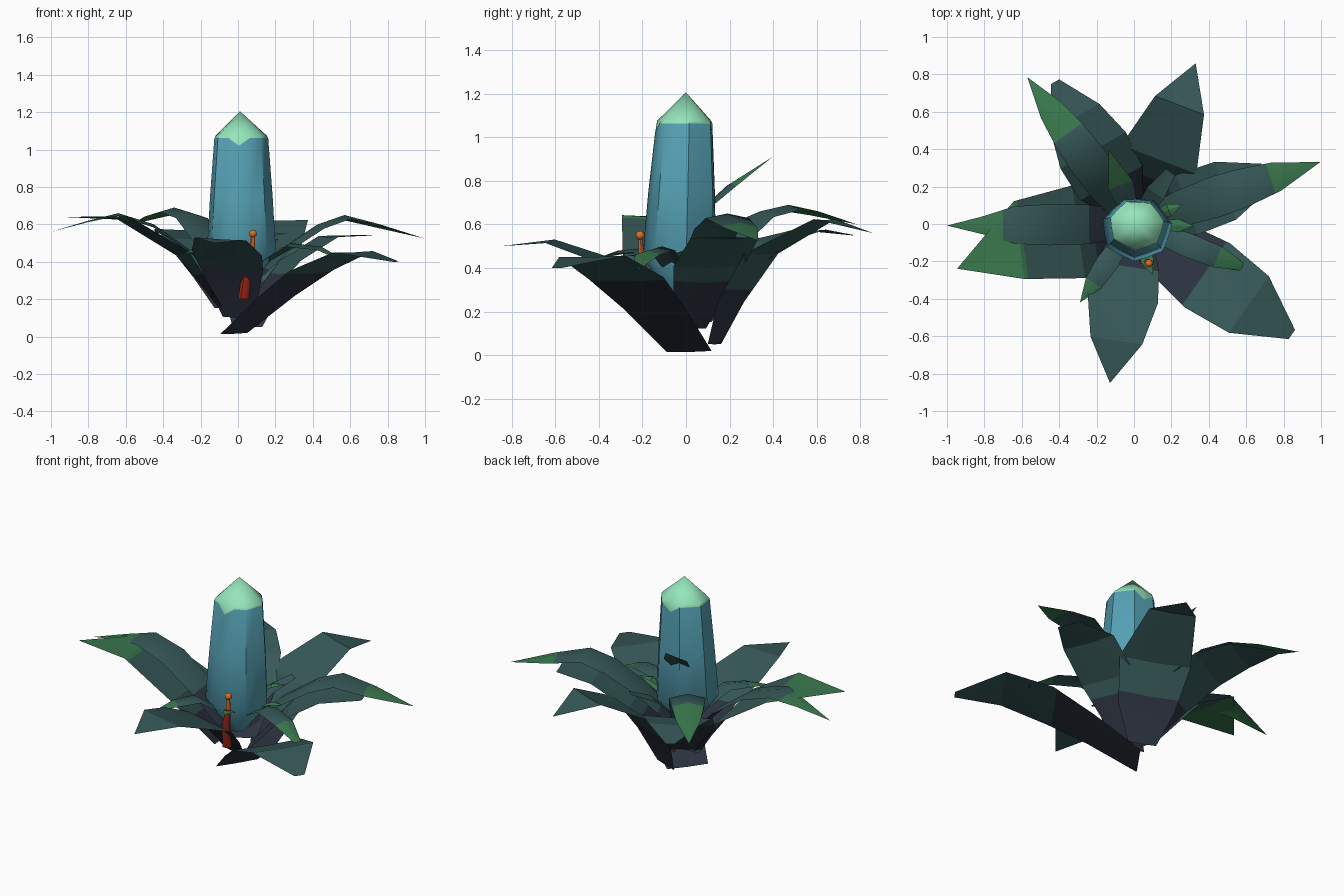
import bpy, bmesh, math
from mathutils import Vector

if "Cube" in bpy.data.objects:
    bpy.data.objects.remove(bpy.data.objects["Cube"])


def mat(name, r, g, b):
    m = bpy.data.materials.new(name)
    m.diffuse_color = (r, g, b, 1)
    m.use_nodes = True
    m.node_tree.nodes["Principled BSDF"].inputs["Base Color"].default_value = m.diffuse_color
    return m


NAVY = mat("dark_navy", .026, .034, .053)
TEAL = mat("leaf_teal", .038, .098, .098)
GREEN = mat("tip_green", .042, .185, .075)
BLUE = mat("bud_blue", .09, .35, .45)
MINT = mat("cap_mint", .30, .79, .50)
RED = mat("stem_red", .38, .024, .012)
ORANGE = mat("pollen_orange", .75, .16, .02)


def finish(name, bm, mats, angle=40):
    me = bpy.data.meshes.new(name)
    bm.to_mesh(me)
    bm.free()
    ob = bpy.data.objects.new(name, me)
    bpy.context.collection.objects.link(ob)
    for m in mats:
        me.materials.append(m)
    bpy.context.view_layer.objects.active = ob
    ob.select_set(True)
    bpy.ops.object.shade_smooth_by_angle(angle=math.radians(angle))
    ob.select_set(False)
    return ob


def leaf(name, azimuth, stations, navy_to=0, green_from=9, fold=.2, roll=0, tip_shift=0, angle=12):
    """Blade along a compass direction; stations are (radius, height, width)."""
    a = math.radians(azimuth)
    out, side = Vector((math.cos(a), math.sin(a), 0)), Vector((-math.sin(a), math.cos(a), 0))
    bm = bmesh.new()
    # insert a station where the colour changes so the boundary is clean
    st = list(stations)
    for cut in (navy_to, green_from):
        for p, q in zip(st, st[1:]):
            if p[0] + .01 < cut < q[0] - .01:
                t = (cut - p[0]) / (q[0] - p[0])
                st.append(tuple(u + (v - u) * t for u, v in zip(p, q)))
                st.sort()
                break
    rows = []
    for n, (r, z, w) in enumerate(st):
        shift = tip_shift if n == len(st) - 1 else 0
        row = []
        for k in ([0] if w == 0 else [-1, 0, 1]):
            p = out * r + side * (k * w / 2 + shift)
            p.z = max(0, z + abs(k) * fold * w / 2 + k * roll * w / 2)
            row.append(bm.verts.new(p))
        rows.append(row)
    for i, (p, q) in enumerate(zip(rows, rows[1:])):
        mid = (st[i][0] + st[i + 1][0]) / 2
        for k in (0, 1):
            vs = [p[k], q[k], q[k + 1], p[k + 1]] if len(q) == 3 else [p[k], q[0], p[k + 1]]
            f = bm.faces.new(vs)
            f.material_index = 0 if mid < navy_to else 2 if mid > green_from else 1
    return finish(name, bm, [NAVY, TEAL, GREEN], angle)


# Broad outer leaves
leaf("front_leaf", -98.6, [(.02, .10, .16), (.13, .25, .27), (.23, .36, .34), (.40, .44, .38), (.63, .52, .28),
     (.86, .50, 0)], navy_to=.23, fold=.02, roll=-.06)
leaf("front_right_leaf", -35, [(-.026, .015, .25), (.25, .21, .34), (.48, .35, .42), (.75, .45, .37),
     (1.03, .40, .06)], navy_to=.46, fold=.02, roll=.02)
leaf("right_broad_leaf", 20, [(.05, .12, .16), (.3, .40, .34), (.52, .53, .33), (.75, .54, .14)],
     navy_to=.24, fold=.05)
leaf("back_leaf", 69, [(.14, .05, .17), (.22, .24, .34), (.37, .46, .43), (.68, .62, .28), (.92, .56, 0)],
     navy_to=.26, fold=.03)
leaf("back_left_broad_leaf", 119, [(.08, .15, .2), (.25, .38, .38), (.45, .52, .4), (.65, .57, .3), (.87, .55, .05)],
     navy_to=.24, fold=.04)
leaf("left_broad_leaf", -172, [(.1, .16, .2), (.3, .44, .5), (.62, .63, .42), (.97, .64, 0)],
     navy_to=.22, green_from=.60, fold=.02, roll=.04, tip_shift=.105)

# Narrow arching leaves with green tips
leaf("right_narrow_leaf", 18.4, [(.08, .3, .12), (.25, .47, .19), (.45, .60, .22), (.6, .65, .21), (.8, .60, .16),
     (1.05, .525, 0)], navy_to=.15, green_from=.77, fold=-.2, angle=50)
leaf("left_narrow_leaf", 180.5, [(.08, .28, .16), (.24, .45, .21), (.45, .60, .22), (.64, .66, .2), (.8, .62, .1),
     (1.0, .56, 0)], navy_to=.24, green_from=.70, fold=-.15, angle=50)
leaf("back_left_narrow_leaf", 126, [(.08, .3, .14), (.25, .52, .2), (.42, .66, .21), (.58, .69, .19), (.75, .66, .14),
     (.97, .60, 0)], navy_to=.12, green_from=.60, fold=-.25, angle=50)

# Small inner leaves
leaf("front_right_small_leaf", -21.5, [(.1, .38, .09), (.3, .50, .13), (.48, .48, .12), (.63, .40, .04)],
     green_from=.48, fold=-.3, angle=50)
leaf("front_left_small_leaf", -124.5, [(.1, .38, .09), (.25, .49, .12), (.38, .48, .1), (.51, .44, 0)],
     green_from=.37, fold=-.3, angle=50)
leaf("back_small_leaf", 55, [(.08, .35, .08), (.2, .46, .11), (.34, .52, .06)], fold=.1)
for i, (az, r, z) in enumerate([(22, .28, .55), (-2, .32, .48), (-70, .29, .46)]):
    leaf("green_sprig_%d" % i, az, [(.1, z - .08, .04), (r - .08, z, .07), (r, z, 0)], green_from=.05, fold=-.3)
leaf("bud_spike_leaf", 109, [(.08, .67, .1), (.22, .79, .14), (.42, .91, 0)], green_from=.22, fold=-.2)

# Seven-sided bud; the mint cap dips at the front and back
N = 14
bm = bmesh.new()
profile = [(.26, .045), (.45, .19), (.75, .172), (1.02, .148), (1.075, .14)]
rings = []
for j, (z, r) in enumerate(profile):
    cx = .015
    cy = -.025 * (1.2 - z) / .75
    ring = []
    for i in range(N):
        t = math.tau * i / N + .15
        rr = r * (1 if i % 2 == 0 else math.cos(math.pi / 7) * 1.02)
        lift = .042 if j == 3 and i not in (3, 10) else 0
        ring.append(bm.verts.new((cx + rr * math.cos(t), cy + .92 * rr * math.sin(t), z + lift)))
    rings.append(ring)
tip = bm.verts.new((.01, 0, 1.205))
for j in range(len(rings) - 1):
    for i in range(N):
        k = (i + 1) % N
        f = bm.faces.new((rings[j][i], rings[j][k], rings[j + 1][k], rings[j + 1][i]))
        f.material_index = int(j == len(rings) - 2)
for i in range(N):
    bm.faces.new((rings[-1][i], rings[-1][(i + 1) % N], tip)).material_index = 1
bm.faces.new(rings[0][::-1])
finish("bud", bm, [BLUE, MINT], 40)

# Stamen: tapered red stem, orange top and pollen ball
bm = bmesh.new()
path = [((.03, -.15, .2), .03), ((.05, -.19, .36), .026), ((.075, -.205, .47), .015), ((.08, -.21, .54), .010)]
rings = [[bm.verts.new((c[0] + r * math.cos(math.tau * i / 6), c[1] + r * math.sin(math.tau * i / 6), c[2]))
          for i in range(6)] for c, r in path]
for j in range(3):
    for i in range(6):
        k = (i + 1) % 6
        f = bm.faces.new((rings[j][i], rings[j][k], rings[j + 1][k], rings[j + 1][i]))
        f.material_index = int(j == 2)
ball = bmesh.ops.create_icosphere(bm, subdivisions=2, radius=.021)
bmesh.ops.translate(bm, verts=ball["verts"], vec=(.08, -.21, .55))
for f in {f for v in ball["verts"] for f in v.link_faces}:
    f.material_index = 1
finish("stamen", bm, [RED, ORANGE], 60)
